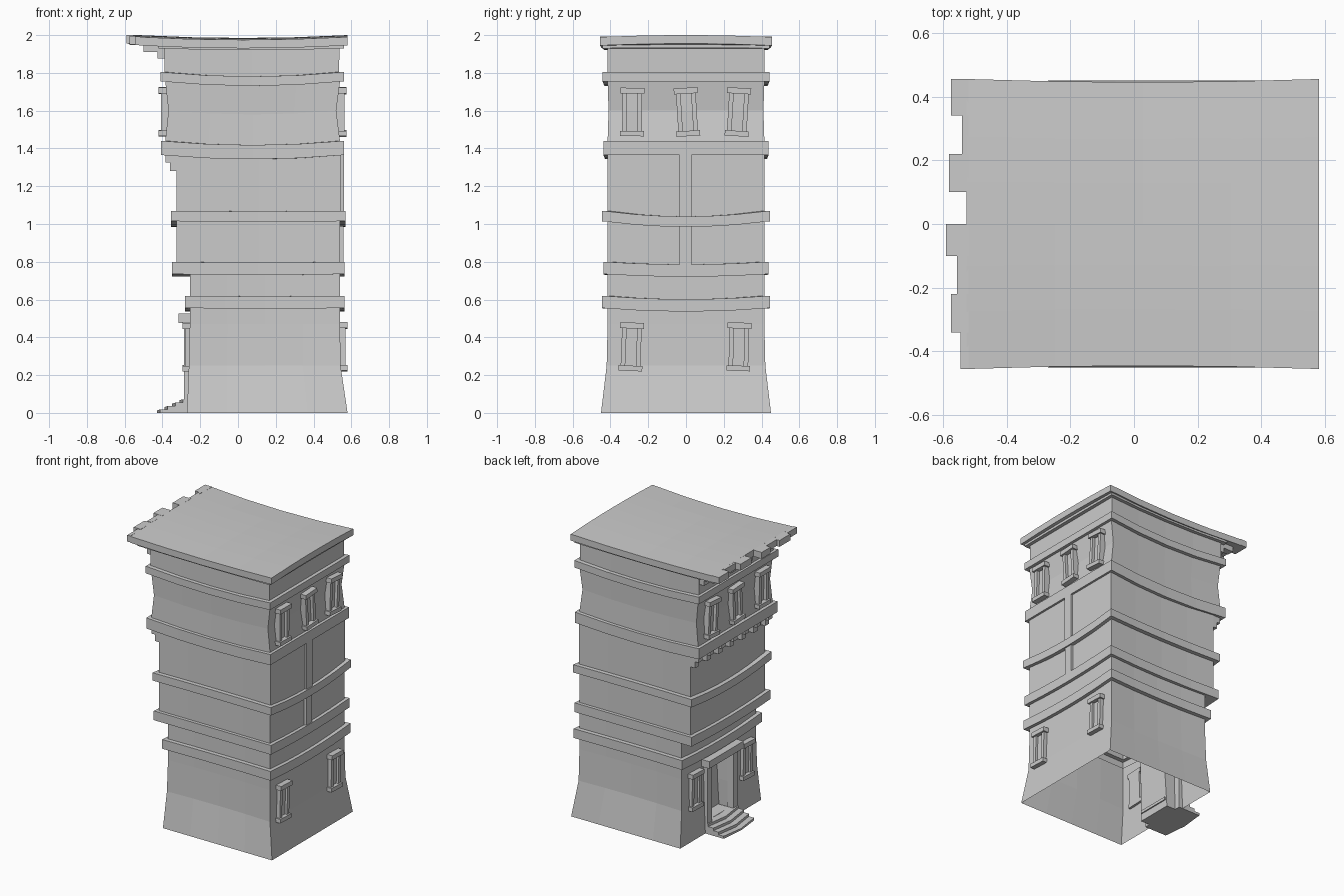
import bpy, bmesh
from mathutils import Matrix, Vector

if "Cube" in bpy.data.objects:
    bpy.data.objects.remove(bpy.data.objects["Cube"])

U = [-1, -.5, 0, .5, 1]
V = [-1, -.6, -.29, 0, .29, .6, 1]


def finish(name, bm):
    me = bpy.data.meshes.new(name)
    bmesh.ops.recalc_face_normals(bm, faces=bm.faces[:])
    bm.to_mesh(me)
    bm.free()
    ob = bpy.data.objects.new(name, me)
    bpy.context.collection.objects.link(ob)
    return ob


def box(bm, x0, x1, y0, y1, z0, z1, m=Matrix()):
    c = Matrix.Translation(((x0 + x1) / 2, (y0 + y1) / 2, (z0 + z1) / 2))
    s = Matrix.Diagonal((abs(x1 - x0), y1 - y0, z1 - z0, 1))
    bmesh.ops.create_cube(bm, size=1, matrix=m @ c @ s)


# point on a sagging, slightly pinched floor section
def pt(sec, u, v):
    z, xl, xr, hy, sx, sy = sec
    x = (xl + xr) / 2 + u * (xr - xl) / 2
    y = v * (hy - .01 * (1 - u * u) * (z > 0))
    return (x, y, z - sx * (1 - u * u) - sy * (1 - v * v))


# wall sections from the ground up, with a projecting band between storeys
secs = [(0, -.27, .58, .45, 0, 0), (.25, -.26, .543, .42, 0, 0),
        (.47, -.255, .54, .415, 0, 0)]
wall = (-.255, .54, .415)
bands = [  # z0, z1, band (xl, xr, hy), sag x, sag y, wall above
    (.555, .62, (-.28, .565, .445), .003, .018, (-.255, .54, .415)),
    (.735, .80, (-.35, .563, .438), .005, .014, (-.325, .54, .415)),
    (1.015, 1.07, (-.355, .568, .445), .003, .03, (-.325, .545, .415)),
    (1.365, 1.44, (-.408, .56, .438), .022, 0, (-.385, .54, .415)),
    (1.755, 1.805, (-.41, .56, .442), .024, 0, (-.39, .535, .415)),
]
for z0, z1, b, sx, sy, above in bands:
    if z0 > 1.7:      # top storey is pinched halfway up
        secs.append((1.6, -.368, .52, .41, .02, 0))
    for z, s in ((z0, wall), (z0, b), (z1, b), (z1, above)):
        secs.append((z, *s, sx, sy))
    wall = above
roof = (-.525, .58, .455, .015, -.01)
secs += [(1.93, -.39, .537, .415, .008, 0), (1.93, -.42, .56, .442, .01, -.003),
         (1.945, -.42, .56, .442, .012, -.005), (1.945, *roof), (1.99, *roof)]

ring = ([(u, -1) for u in U] + [(1, v) for v in V[1:]] +
        [(u, 1) for u in U[-2::-1]] + [(-1, v) for v in V[-2:0:-1]])
bm = bmesh.new()
rows = [[bm.verts.new(pt(s, *r)) for r in ring] for s in secs]
n = len(ring)
door = []
for k in range(len(rows) - 1):
    for i in range(n):
        j = (i + 1) % n
        f = bm.faces.new((rows[k][i], rows[k][j], rows[k + 1][j], rows[k + 1][i]))
        if k < 2 and ring[i][0] == -1 == ring[j][0] and max(abs(ring[i][1]), abs(ring[j][1])) < .3:
            door.append(f)
# door recess
ext = bmesh.ops.extrude_face_region(bm, geom=door)['geom']
bmesh.ops.translate(bm, vec=(.1, 0, 0), verts=[g for g in ext if isinstance(g, bmesh.types.BMVert)])
left = [f for f in door if f.is_valid]
if left:
    bmesh.ops.delete(bm, geom=left, context='FACES_ONLY')
# roof surface
grid = [[bm.verts.new(pt(secs[-1], u, v)) for v in V] for u in U]
for a in range(len(U) - 1):
    for b in range(len(V) - 1):
        bm.faces.new((grid[a][b], grid[a + 1][b], grid[a + 1][b + 1], grid[a][b + 1]))
bmesh.ops.remove_doubles(bm, verts=bm.verts[:], dist=.0002)
finish("tower_walls", bm)

# uneven roof boards on the entrance side
bm = bmesh.new()
ys = [-.455, -.34, -.22, -.1, 0, .1, .22, .34, .455]
xs = [-.545, -.575, -.555, -.59, -.526, -.58, -.54, -.575]
for i, x in enumerate(xs):
    if x < -.53:
        dz = .01 * (1 - ((ys[i] + ys[i + 1]) / .91) ** 2)
        box(bm, x, -.52, ys[i], ys[i + 1], 1.945 + dz, 1.99 + dz)
finish("roof_board_ends", bm)

# stepped brackets under the roof and under the top storey
bm = bmesh.new()
for y in (-.38, -.19, 0, .19, .38):
    box(bm, -.5, -.38, y - .025, y + .025, 1.91, 1.95)
    box(bm, -.425, -.38, y - .025, y + .025, 1.875, 1.91)
finish("roof_brackets", bm)
bm = bmesh.new()
for i in range(7):
    y = -.39 + i * .13
    box(bm, -.385, -.32, y - .022, y + .022, 1.325, 1.37)
    box(bm, -.36, -.32, y - .022, y + .022, 1.28, 1.325)
finish("storey_brackets", bm)


# window surround: lintel, sill, jambs; side is +1 or -1 along x
def window(name, side, x, y, z, tilt, d=.045):
    bm = bmesh.new()
    m = (Matrix.Translation((x, y, z)) @ Matrix.Rotation(tilt, 4, 'X') @
         Matrix.Diagonal((side, 1, 1, 1)))
    box(bm, -.01, d, -.063, .063, .097, .128, m)
    box(bm, -.01, d, -.063, .063, -.128, -.1, m)
    for s in (-1, 1):
        box(bm, -.01, d - .012, s * .04 - .012, s * .04 + .012, -.1, .097, m)
    box(bm, -.01, .012, -.03, .03, -.1, .097, m)
    finish(name, bm)


for i, (y, t) in enumerate(((-.285, -.01), (.005, .06), (.275, -.06))):
    window("back_upper_window_%d" % i, 1, .53, y, 1.593, t)
    window("front_upper_window_%d" % i, -1, -.375, y, 1.595, -t)
for i, (y, t) in enumerate(((-.29, -.04), (.28, -.03))):
    window("back_lower_window_%d" % i, 1, .54, y, .35, t, .04)
    window("front_lower_window_%d" % i, -1, -.255, y, .35, -t, .038)

# pilaster on the back
bm = bmesh.new()
box(bm, .52, .558, -.035, .028, .77, 1.02)
box(bm, .52, .56, -.035, .028, 1.03, 1.38)
finish("back_pilaster", bm)

# door surround with hood
bm = bmesh.new()
box(bm, -.315, -.24, -.19, .19, .475, .525)
for s in (-1, 1):
    box(bm, -.285, -.24, s * .145 - .025, s * .145 + .025, 0, .475)
finish("door_surround", bm)

# entrance steps, top one runs into the recess as the floor
bm = bmesh.new()
for i, x in enumerate((-.43, -.39, -.35, -.31)):
    w = .17
    h = .018 * (i + 1)
    for s in (-1, 1):   # treads bow forward and dip in the middle
        vs = [bm.verts.new((px, s * py, pz)) for pz0 in (0, 1) for px, py, pz in (
            (x, 0, pz0 * (h - .005)), (x + .018, w, pz0 * h),
            (-.25, w, pz0 * h), (-.25, 0, pz0 * (h - .005)))]
        for q in ((0, 1, 2, 3), (4, 5, 6, 7), (0, 1, 5, 4), (1, 2, 6, 5), (2, 3, 7, 6)):
            bm.faces.new([vs[k] for k in q])
box(bm, -.255, -.16, -.12, .12, .05, .07)
bmesh.ops.remove_doubles(bm, verts=bm.verts[:], dist=.0001)
finish("entrance_steps", bm)
